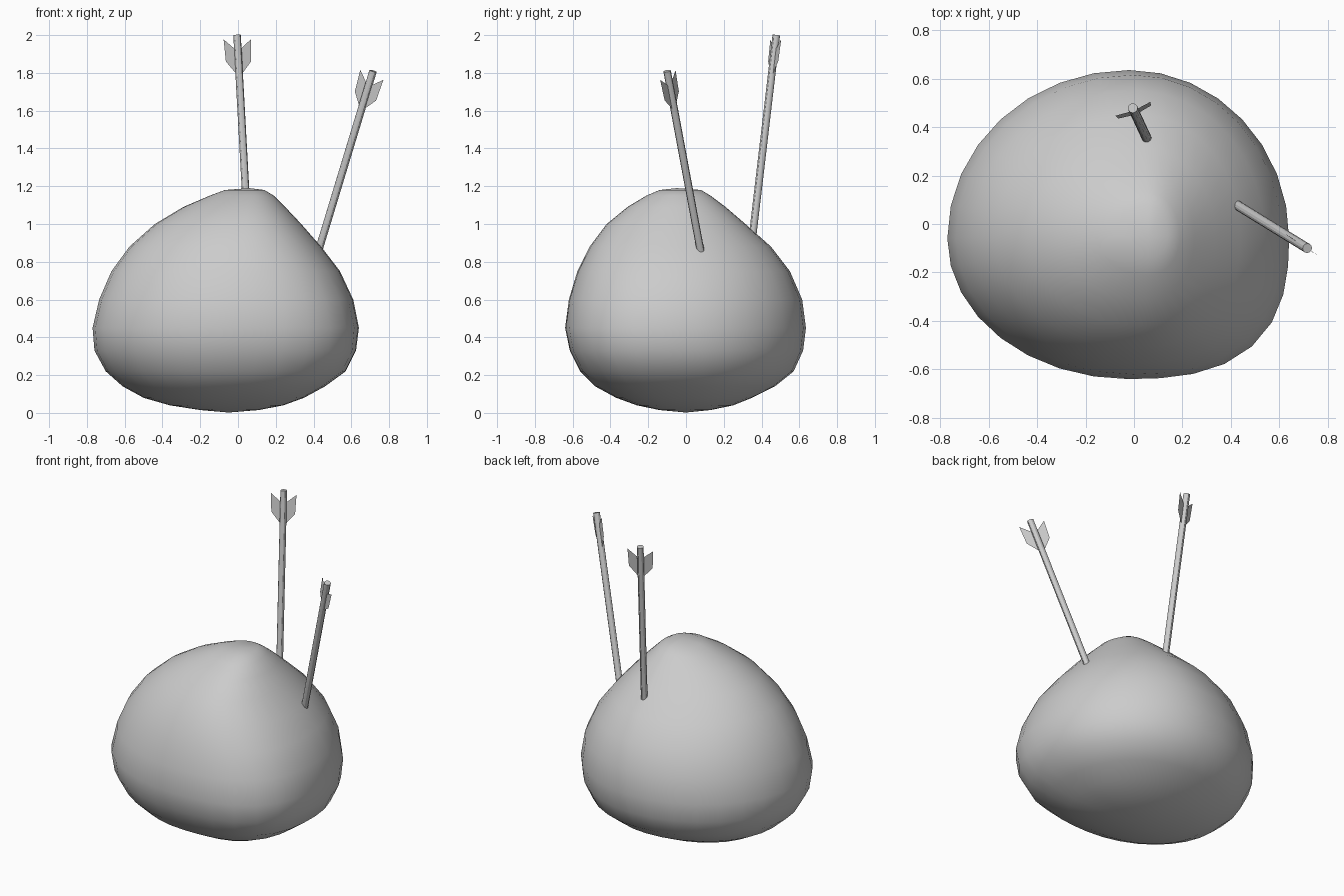
import bpy, bmesh, math
from mathutils import Vector

if "Cube" in bpy.data.objects:
    bpy.data.objects.remove(bpy.data.objects["Cube"])

# Body cross-sections: z, left x, right x, front y, back y
SECTIONS = [
    (1.18, -0.07, 0.14, -0.14, 0.08), (1.15, -0.15, 0.19, -0.21, 0.13),
    (1.09, -0.29, 0.25, -0.31, 0.21), (1.00, -0.44, 0.335, -0.42, 0.315),
    (0.88, -0.575, 0.44, -0.51, 0.45), (0.75, -0.67, 0.54, -0.575, 0.55),
    (0.60, -0.735, 0.61, -0.62, 0.615), (0.45, -0.77, 0.64, -0.64, 0.635),
    (0.33, -0.76, 0.625, -0.615, 0.62), (0.22, -0.70, 0.57, -0.56, 0.57),
    (0.14, -0.61, 0.46, -0.48, 0.47), (0.08, -0.50, 0.35, -0.37, 0.35),
    (0.04, -0.36, 0.24, -0.26, 0.25), (0.015, -0.20, 0.11, -0.14, 0.13),
]
SEGMENTS = 32
TOP, MID, BOTTOM = Vector((0.06, -0.05, 1.19)), Vector((-0.02, -0.06, 0.45)), Vector((-0.05, 0, 0.002))


def finish(name, bm):
    bmesh.ops.recalc_face_normals(bm, faces=bm.faces)
    mesh = bpy.data.meshes.new(name)
    bm.to_mesh(mesh)
    bm.free()
    obj = bpy.data.objects.new(name, mesh)
    bpy.context.collection.objects.link(obj)
    return obj


def centre(z):
    if z > MID.z:
        return MID.lerp(TOP, (z - MID.z) / (TOP.z - MID.z))
    return BOTTOM.lerp(MID, (z - BOTTOM.z) / (MID.z - BOTTOM.z))


def make_body():
    bm = bmesh.new()
    rings = []
    for z, left, right, front, back in SECTIONS:
        c = centre(z)
        ring = []
        for i in range(SEGMENTS):
            a = 2 * math.pi * i / SEGMENTS
            ca, sa = math.cos(a), math.sin(a)
            rx = right - c.x if ca > 0 else c.x - left
            ry = back - c.y if sa > 0 else c.y - front
            # the front right corner is a little fuller low down
            k = 1 + (0.10 * (ca * sa) ** 2 * 4 * min(1, max(0, 1.3 - z)) if ca > 0 > sa else 0)
            ring.append(bm.verts.new((c.x + rx * ca * k, c.y + ry * sa * k, z)))
        rings.append(ring)
    top, bottom = bm.verts.new(TOP), bm.verts.new(BOTTOM)
    for i in range(SEGMENTS):
        j = (i + 1) % SEGMENTS
        bm.faces.new((top, rings[0][i], rings[0][j]))
        bm.faces.new((bottom, rings[-1][j], rings[-1][i]))
        for a, b in zip(rings, rings[1:]):
            bm.faces.new((a[i], b[i], b[j], a[j]))
    for f in bm.faces:
        f.smooth = True
    return finish("body", bm)


def make_arrow(name, entry, end, side):
    entry, end, side = Vector(entry), Vector(end), Vector(side)
    axis = (end - entry).normalized()
    side = (side - axis * side.dot(axis)).normalized()
    start = entry - axis * 0.08

    # Shaft
    bm = bmesh.new()
    bmesh.ops.create_cone(bm, cap_ends=True, segments=12, radius1=0.02, radius2=0.02,
                          depth=(end - start).length)
    bmesh.ops.rotate(bm, verts=bm.verts, matrix=axis.to_track_quat('Z', 'Y').to_matrix())
    bmesh.ops.translate(bm, verts=bm.verts, vec=(start + end) / 2)
    for f in bm.faces:
        f.smooth = len(f.verts) == 4
    shaft = finish(name + "_shaft", bm)
    bpy.ops.object.select_all(action='DESELECT')
    shaft.select_set(True)
    bpy.context.view_layer.objects.active = shaft
    bpy.ops.object.shade_smooth_by_angle()

    # Two flat swept vanes near the end of the shaft
    bm = bmesh.new()
    for s in (-1, 1):
        outline = [(0.01, 0.08), (0.078, 0.022), (0.072, 0.14), (0.01, 0.215)]
        bm.faces.new([bm.verts.new(end + side * s * w - axis * d) for w, d in outline])
    finish(name + "_vanes", bm)


make_body()
make_arrow("back_arrow", (0.053, 0.353, 0.94), (-0.005, 0.478, 2.0), (0.93, 0.37, 0))
make_arrow("right_arrow", (0.43, 0.075, 0.87), (0.715, -0.1, 1.81), (0.12, -0.08, -0.06))
